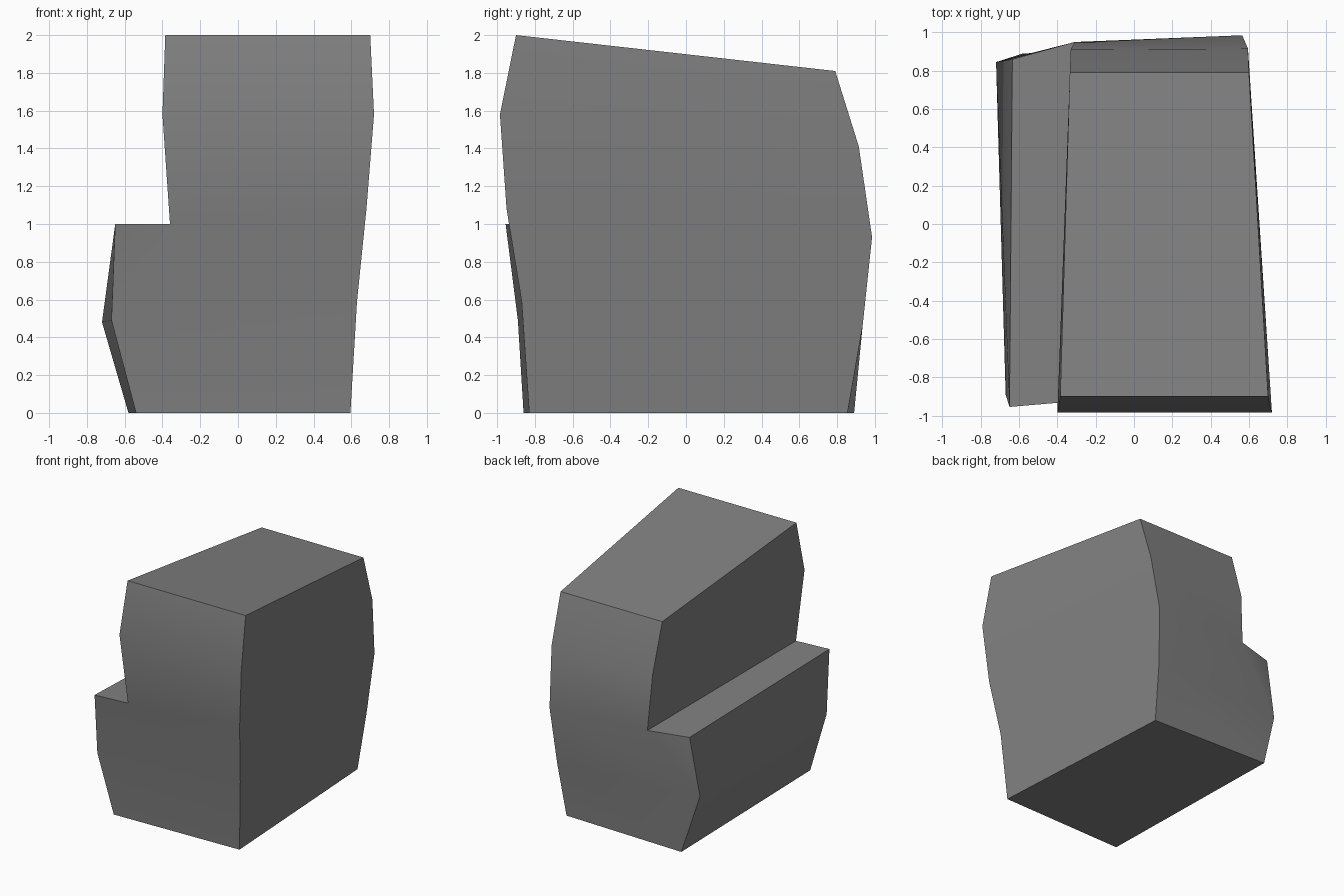
import bpy, bmesh

if "Cube" in bpy.data.objects:
    bpy.data.objects.remove(bpy.data.objects["Cube"])

# Matching outlines of the two ends: right edge upward, then stepped left edge downward
front = [(0.595, -0.83, 0), (0.63, -0.87, 0.59), (0.68, -0.95, 1.08), (0.72, -0.985, 1.58), (0.70, -0.90, 2.0),
         (-0.385, -0.90, 2.0), (-0.40, -0.985, 1.58), (-0.36, -0.93, 1.0),
         (-0.65, -0.955, 1.0), (-0.67, -0.89, 0.49), (-0.54, -0.86, 0)]
back = [(0.50, 0.855, 0), (0.53, 0.935, 0.46), (0.565, 0.985, 0.93), (0.595, 0.915, 1.41), (0.60, 0.79, 1.81),
        (-0.335, 0.79, 1.81), (-0.33, 0.91, 1.41), (-0.31, 0.95, 0.96),
        (-0.635, 0.86, 0.955), (-0.72, 0.845, 0.48), (-0.58, 0.89, 0)]
# Bands across each end, bottom to top
bands = [(0, 1, 9, 10), (1, 2, 7, 9), (9, 7, 8), (2, 3, 6, 7), (3, 4, 5, 6)]

bm = bmesh.new()
f = [bm.verts.new(p) for p in front]
b = [bm.verts.new(p) for p in back]
for band in bands:
    bm.faces.new([f[i] for i in band])
    bm.faces.new([b[i] for i in reversed(band)])
# Skin between the ends
n = len(f)
for i in range(n):
    j = (i + 1) % n
    bm.faces.new((f[i], b[i], b[j], f[j]))
bmesh.ops.recalc_face_normals(bm, faces=bm.faces)

mesh = bpy.data.meshes.new("stepped_block")
bm.to_mesh(mesh)
bm.free()
block = bpy.data.objects.new("stepped_block", mesh)
bpy.context.collection.objects.link(block)

grey = bpy.data.materials.new("stone grey")
grey.diffuse_color = (0.22, 0.22, 0.22, 1)
grey.use_nodes = True
grey.node_tree.nodes["Principled BSDF"].inputs["Base Color"].default_value = grey.diffuse_color
mesh.materials.append(grey)

# Smooth bulging sides, crisp corners
bpy.context.view_layer.objects.active = block
block.select_set(True)
bpy.ops.object.shade_smooth_by_angle(angle=0.6)
